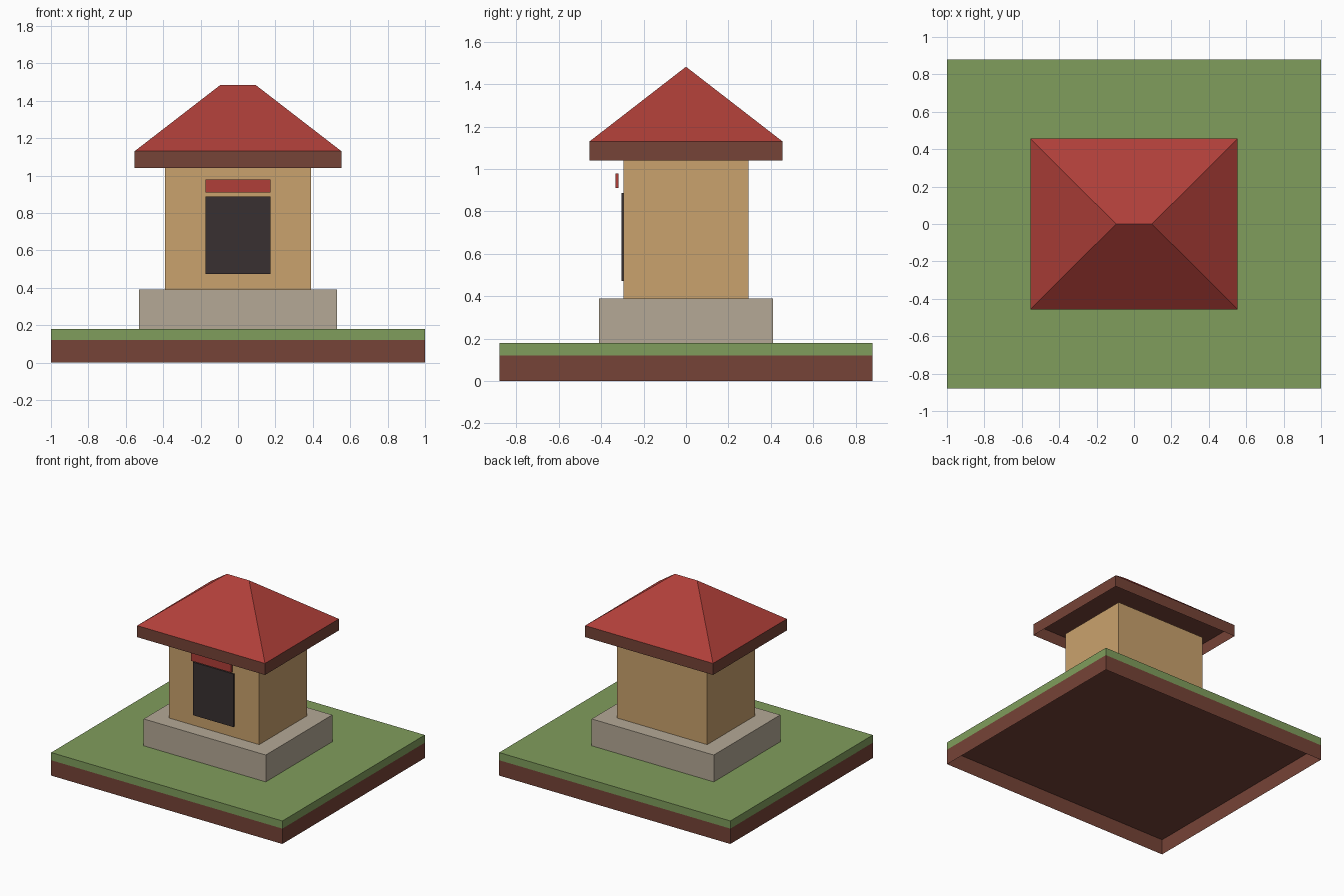
import bpy
import bmesh

cube = bpy.data.objects.get("Cube")
if cube:
    bpy.data.objects.remove(cube, do_unlink=True)


def material(name, rgb):
    """Flat material from 0-255 sRGB values, stored as linear."""
    def linear(v):
        v /= 255
        return v / 12.92 if v <= 0.04045 else ((v + 0.055) / 1.055) ** 2.4
    colour = tuple(linear(v) for v in rgb) + (1.0,)
    mat = bpy.data.materials.new(name)
    mat.use_nodes = True
    mat.diffuse_color = colour
    mat.node_tree.nodes["Principled BSDF"].inputs["Base Color"].default_value = colour
    return mat


grass = material("grass green", (128, 157, 92))
wood = material("dark wood brown", (118, 67, 55))
stone = material("warm grey stone", (181, 169, 150))
plaster = material("tan plaster", (202, 162, 109))
tile = material("roof red", (176, 63, 57))
dark = material("dark opening", (56, 48, 49))


def block(name, mat, half_x, half_y, low, high, y=0.0, open_bottom=False, ridge=None):
    """Box centred on x; ridge shrinks its top face to a ridge line of that half length."""
    bm = bmesh.new()
    bmesh.ops.create_cube(bm, size=2)
    for v in bm.verts:
        top = v.co.z > 0
        v.co.x *= ridge if top and ridge else half_x
        v.co.y = y + v.co.y * (0 if top and ridge else half_y)
        v.co.z = high if top else low
    if open_bottom:
        bm.normal_update()
        under = [f for f in bm.faces if all(v.co.z == v.co.z and abs(v.co.z - low) < 1e-5 for v in f.verts)]
        bmesh.ops.delete(bm, geom=under, context='FACES')
    if ridge:
        bmesh.ops.remove_doubles(bm, verts=bm.verts, dist=1e-4)
    mesh = bpy.data.meshes.new(name)
    bm.to_mesh(mesh)
    bm.free()
    mesh.materials.append(mat)
    obj = bpy.data.objects.new(name, mesh)
    bpy.context.collection.objects.link(obj)
    return obj


# Ground: hollow earth tray with a grass layer
block("earth_base", wood, 1.0, 0.88, 0.0, 0.12, open_bottom=True)
block("grass_layer", grass, 1.0, 0.88, 0.12, 0.18, open_bottom=True)

# Building: plinth and walls
block("stone_plinth", stone, 0.528, 0.411, 0.18, 0.39)
block("walls", plaster, 0.39, 0.295, 0.39, 1.04)

# Front opening with a small awning board
block("front_opening", dark, 0.175, 0.0045, 0.473, 0.888, y=-0.3005)
block("awning_board", tile, 0.175, 0.0075, 0.91, 0.98, y=-0.326)

# Roof: hollow eaves under a hipped top
block("eaves", wood, 0.553, 0.456, 1.04, 1.13, open_bottom=True)
block("hipped_roof", tile, 0.553, 0.456, 1.13, 1.483, open_bottom=True, ridge=0.096)
